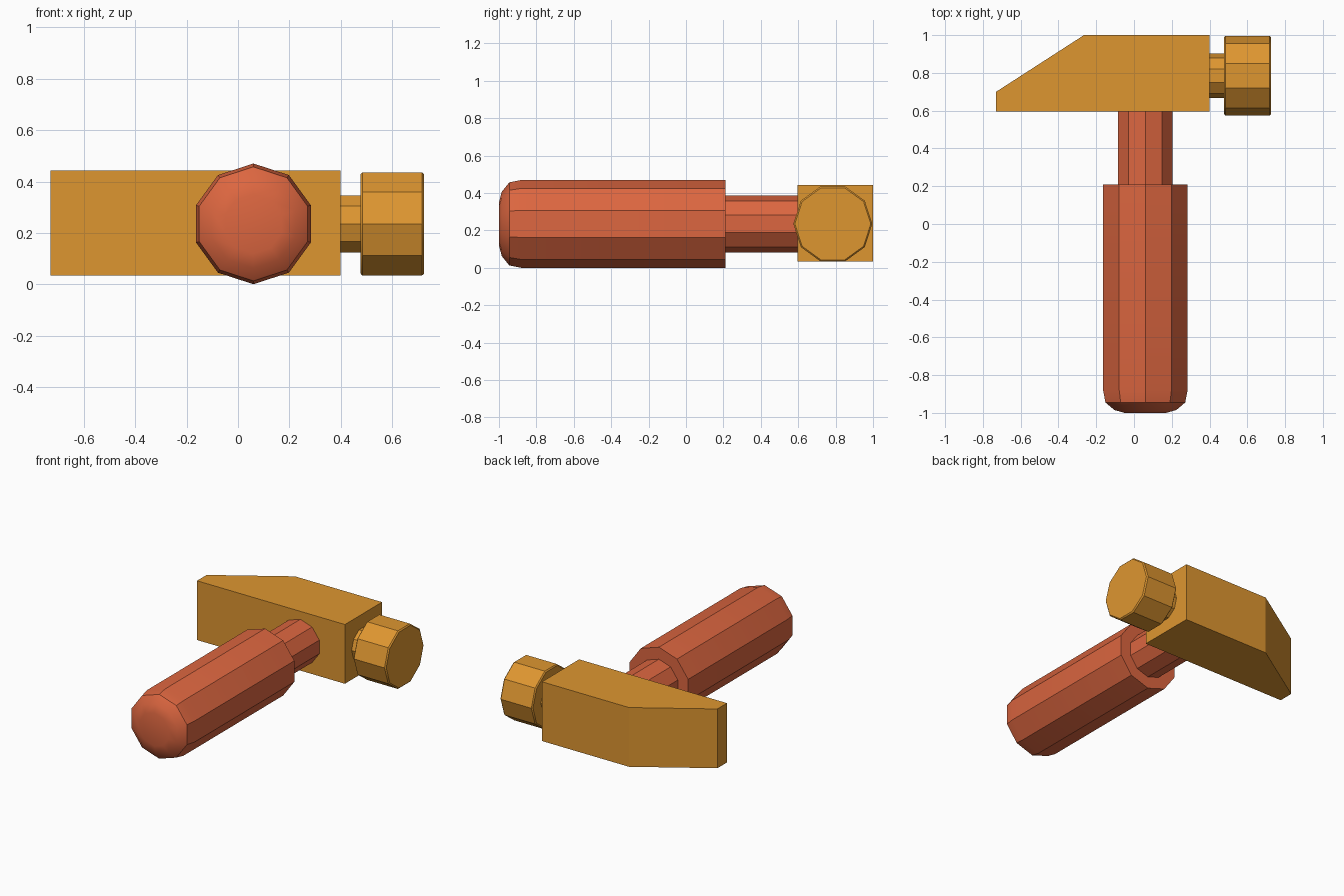
import bpy
import bmesh
import math
from mathutils import Vector

cube = bpy.data.objects.get("Cube")
if cube:
    bpy.data.objects.remove(cube, do_unlink=True)

SIDES = 10
MID_Z = 0.235


def material(name, rgb):
    mat = bpy.data.materials.new(name)
    mat.use_nodes = True
    mat.diffuse_color = (*rgb, 1)
    mat.node_tree.nodes["Principled BSDF"].inputs["Base Color"].default_value = (*rgb, 1)
    return mat


def finish(name, bm, mat):
    bmesh.ops.recalc_face_normals(bm, faces=bm.faces)
    mesh = bpy.data.meshes.new(name)
    bm.to_mesh(mesh)
    bm.free()
    mesh.materials.append(mat)
    mesh.shade_smooth()
    mesh.set_sharp_from_angle(angle=math.radians(30))
    obj = bpy.data.objects.new(name, mesh)
    bpy.context.collection.objects.link(obj)
    return obj


def turned(name, profile, center, axis, side, mat):
    """Ten-sided turned part; profile holds (distance along axis, radius)."""
    center, axis, side = Vector(center), Vector(axis), Vector(side)
    other = axis.cross(side)
    bm = bmesh.new()
    rings = []
    for along, radius in profile:
        ring = []
        for i in range(SIDES):
            a = math.tau * i / SIDES
            spoke = side * math.cos(a) + other * math.sin(a)
            ring.append(bm.verts.new(center + axis * along + spoke * radius))
        rings.append(ring)
    for low, high in zip(rings, rings[1:]):
        for i in range(SIDES):
            j = (i + 1) % SIDES
            bm.faces.new((low[i], low[j], high[j], high[i]))
    bm.faces.new(rings[0])
    bm.faces.new(rings[-1])
    return finish(name, bm, mat)


def extruded(name, outline, bottom, top, mat):
    bm = bmesh.new()
    face = bm.faces.new([bm.verts.new((x, y, bottom)) for x, y in outline])
    result = bmesh.ops.extrude_face_region(bm, geom=[face])
    moved = [v for v in result["geom"] if isinstance(v, bmesh.types.BMVert)]
    bmesh.ops.translate(bm, verts=moved, vec=(0, 0, top - bottom))
    return finish(name, bm, mat)


red = material("handle red", (0.716, 0.133, 0.051))
gold = material("head gold", (0.73, 0.305, 0.030))

# Grip with rounded butt, stepping down to the narrow shaft
turned("handle",
       [(-1.0, 0.115), (-0.985, 0.172), (-0.945, 0.222), (-0.88, 0.235),
        (0.21, 0.235), (0.21, 0.152), (0.61, 0.152)],
       (0.06, 0, MID_Z), (0, 1, 0), (0, 0, 1), red)

# Wedge-shaped head block
extruded("head",
         [(-0.73, 0.595), (0.40, 0.595), (0.40, 1.0), (-0.265, 1.0), (-0.73, 0.70)],
         0.033, 0.442, gold)

# Striking end: thin neck, then wide face with chamfered rims
turned("striker_neck", [(0.39, 0.117), (0.485, 0.117)],
       (0, 0.785, MID_Z), (1, 0, 0), (0, 1, 0), gold)
turned("striker_face",
       [(0.477, 0.203), (0.484, 0.211), (0.717, 0.211), (0.725, 0.203)],
       (0, 0.785, MID_Z), (1, 0, 0), (0, 1, 0), gold)
